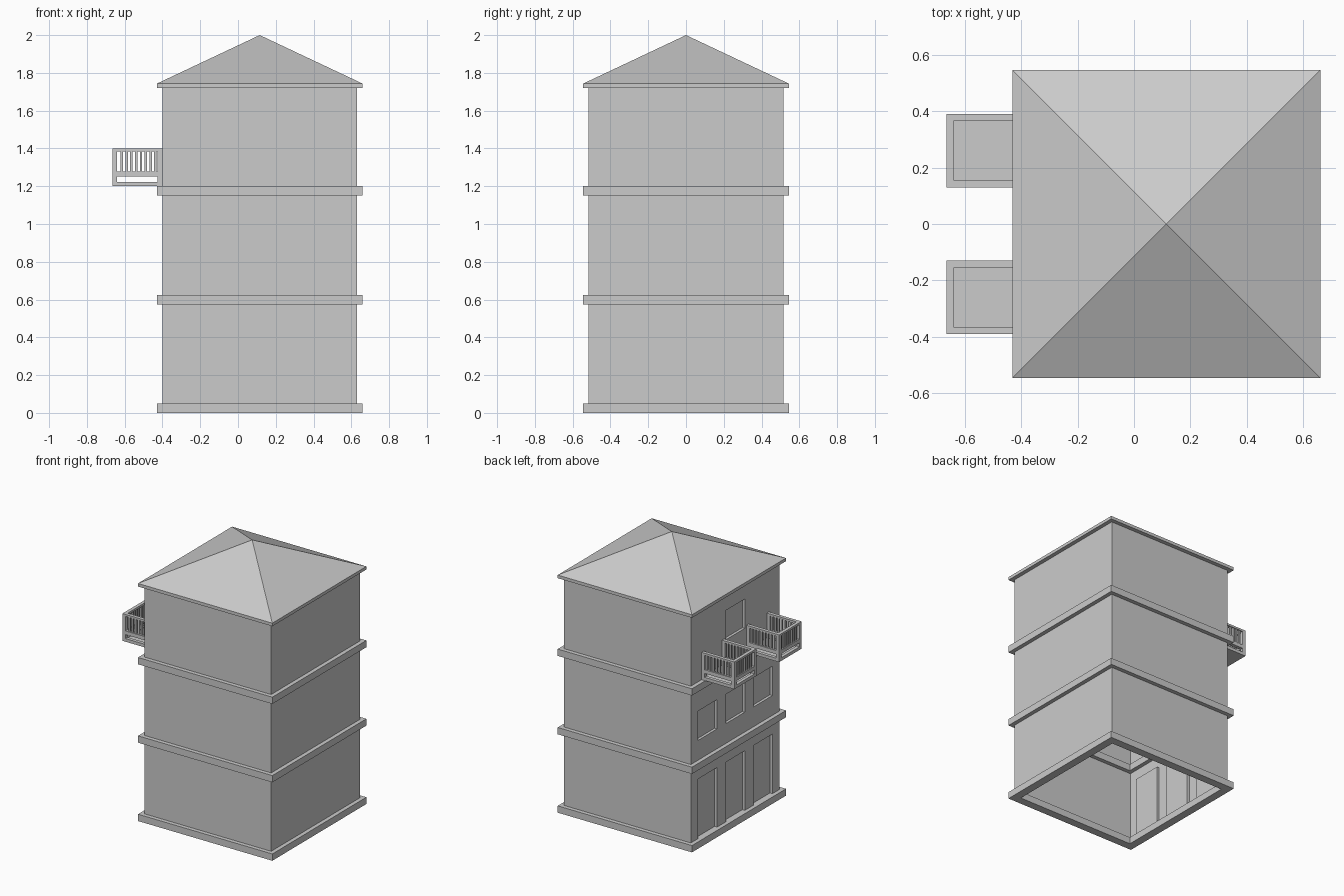
import bpy, bmesh

if "Cube" in bpy.data.objects:
    bpy.data.objects.remove(bpy.data.objects["Cube"])

CX = 0.115          # tower centre in x
WALL, TRIM, INNER = 0.515, 0.545, 0.485   # half widths


def finish(name, bm, normals=True):
    if normals:
        bmesh.ops.recalc_face_normals(bm, faces=bm.faces)
    me = bpy.data.meshes.new(name)
    bm.to_mesh(me)
    bm.free()
    ob = bpy.data.objects.new(name, me)
    bpy.context.collection.objects.link(ob)
    return ob


def square(bm, half, z):
    return [bm.verts.new((CX + sx * half, sy * half, z))
            for sx, sy in ((-1, -1), (1, -1), (1, 1), (-1, 1))]


def bridge(bm, a, b):
    for i in range(4):
        j = (i + 1) % 4
        bm.faces.new((a[i], a[j], b[j], b[i]))


def box(bm, lo, hi):
    vs = bmesh.ops.create_cube(bm, size=1)["verts"]
    for v in vs:
        v.co = [lo[k] if v.co[k] < 0 else hi[k] for k in range(3)]


# Tower walls: three plain sides, one side gridded around its openings
bm = bmesh.new()
lo, hi = square(bm, WALL, 0), square(bm, WALL, 1.72)
for i in range(3):
    bm.faces.new((lo[i], lo[i + 1], hi[i + 1], hi[i]))
ys = [-WALL, -0.43, -0.21, -0.11, 0.11, 0.21, 0.43, WALL]
zs = [0, 0.05, 0.487, 0.77, 0.985, 1.385, 1.6, 1.72]
grid = [[bm.verts.new((CX - WALL, y, z)) for z in zs] for y in ys]
openings = []
for i in range(len(ys) - 1):
    for j in range(len(zs) - 1):
        f = bm.faces.new((grid[i][j], grid[i][j + 1], grid[i + 1][j + 1], grid[i + 1][j]))
        # doors below, windows above, one window on the top floor
        if (j in (1, 3) and i in (1, 3, 5)) or (j == 5 and i == 3):
            openings.append(f)
sunk = bmesh.ops.extrude_discrete_faces(bm, faces=openings)["faces"]
for f in sunk:
    for v in f.verts:
        v.co.x += 0.02
bmesh.ops.remove_doubles(bm, verts=bm.verts, dist=1e-5)
finish("tower_walls", bm)

# Trim rings at the base and between floors
for name, z0, z1 in (("base_trim", 0, 0.05), ("lower_trim", 0.575, 0.625),
                     ("upper_trim", 1.15, 1.2)):
    bm = bmesh.new()
    rings = [square(bm, h, z) for h, z in
             ((TRIM, z0), (TRIM, z1), (INNER, z1), (INNER, z0))]
    for k in range(4):
        bridge(bm, rings[k], rings[(k + 1) % 4])
    finish(name, bm)

# Pyramid roof with a shallow eave
bm = bmesh.new()
a, b = square(bm, TRIM, 1.72), square(bm, TRIM, 1.743)
bm.faces.new(a)
bridge(bm, a, b)
apex = bm.verts.new((CX, 0, 2.0))
for i in range(4):
    bm.faces.new((b[i], b[(i + 1) % 4], apex))
finish("roof", bm)

# Balconies
X0, X1, T = -0.665, CX - WALL, 0.025
BARS = 8


def railing(bm, start, end, put):
    """Rails, end posts and bars; put(u0, u1, z0, z1, inset) places one box."""
    for z0, z1 in ((1.2, 1.223), (1.252, 1.279), (1.385, 1.4)):
        put(start, end, z0, z1, 0)
    for u in (start, end - T):
        for z0, z1 in ((1.223, 1.252), (1.279, 1.385)):
            put(u, u + T, z0, z1, 0)
    step = (end - start - 2 * T) / (BARS + 0.5)
    for k in range(BARS):
        u = start + T + step * (k + 0.5)
        put(u + step * 0.25, u + step * 0.75, 1.279, 1.385, 0.006)


for name, yc in (("right_balcony", -0.26), ("left_balcony", 0.26)):
    y0, y1 = yc - 0.13, yc + 0.13
    bm = bmesh.new()
    # floor
    box(bm, (X0 + T, y0 + T, 1.2), (X1, y1 - T, 1.218))
    # side railings
    for ya in (y0, y1 - T):
        railing(bm, X0, X1, lambda u0, u1, z0, z1, d:
                box(bm, (u0, ya + d, z0), (u1, ya + T - d, z1)))
    # outer railing
    railing(bm, y0, y1, lambda u0, u1, z0, z1, d:
            box(bm, (X0 + d, u0, z0), (X0 + T - d, u1, z1)))
    finish(name, bm)
